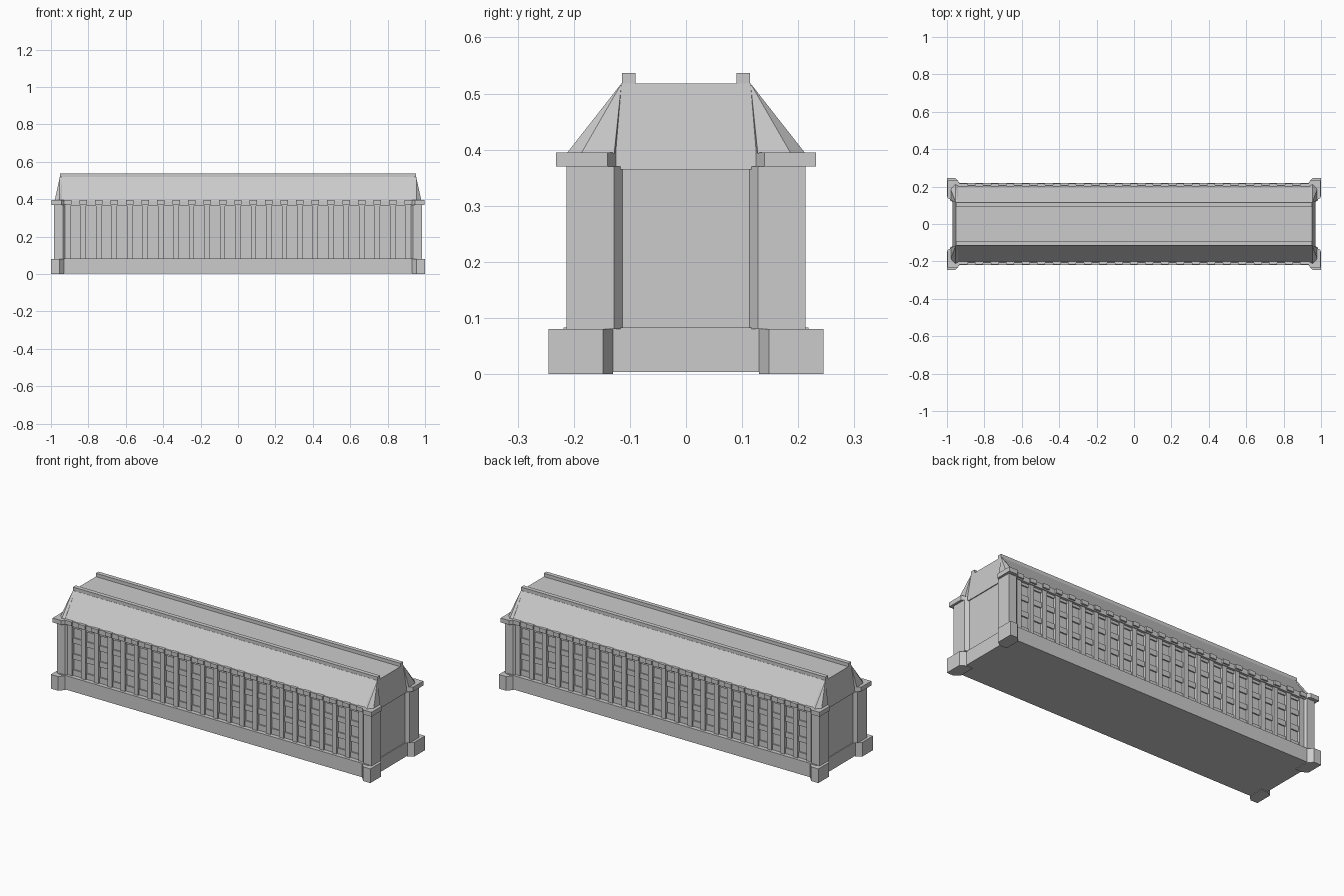
import bpy, bmesh

if "Cube" in bpy.data.objects:
    bpy.data.objects.remove(bpy.data.objects["Cube"])


def finish(name, bm, axes):
    bmesh.ops.recalc_face_normals(bm, faces=bm.faces)
    me = bpy.data.meshes.new(name)
    bm.to_mesh(me)
    bm.free()
    ob = bpy.data.objects.new(name, me)
    bpy.context.collection.objects.link(ob)
    if axes:
        m = ob.modifiers.new("mirror", 'MIRROR')
        m.use_axis = ('X' in axes, 'Y' in axes, False)
        m.use_mirror_merge = False
    return ob


def add_box(bm, x0, x1, y0, y1, z0, z1):
    vs = bmesh.ops.create_cube(bm, size=1)['verts']
    for v in vs:
        v.co.x = x1 if v.co.x > 0 else x0
        v.co.y = y1 if v.co.y > 0 else y0
        v.co.z = z1 if v.co.z > 0 else z0


def box(name, *dims, axes=''):
    bm = bmesh.new()
    add_box(bm, *dims)
    return finish(name, bm, axes)


def prism(name, plan, z0, z1, axes='XY'):
    bm = bmesh.new()
    lo = [bm.verts.new((x, y, z0)) for x, y in plan]
    hi = [bm.verts.new((x, y, z1)) for x, y in plan]
    bm.faces.new(lo)
    bm.faces.new(hi)
    n = len(plan)
    for i in range(n):
        j = (i + 1) % n
        bm.faces.new((lo[i], lo[j], hi[j], hi[i]))
    return finish(name, bm, axes)


def hull(name, pts, axes=''):
    bm = bmesh.new()
    for p in pts:
        bm.verts.new(p)
    bmesh.ops.convex_hull(bm, input=bm.verts)
    return finish(name, bm, axes)


# plinth and wall core
box("plinth", -.97, .97, -.218, .218, .004, .083)
box("wall_core", -.965, .965, -.187, .187, .08, .37)

# chamfered corner piers
prism("pier_base", [(.93, .218), (.955, .245), (1, .245), (1, .148), (.97, .13), (.93, .13)], 0, .08)
prism("pier_shaft", [(.91, .188), (.935, .213), (.985, .213), (.985, .128), (.965, .113), (.91, .113)], .08, .37)
prism("pier_cap", [(.92, .205), (.945, .232), (.998, .232), (.998, .14), (.97, .125), (.92, .125)], .37, .395)

# long facades: pilasters, cornice blocks and window spandrels
bays, edge = 22, .91
step = 2 * edge / bays
pil, teeth, span = bmesh.new(), bmesh.new(), bmesh.new()
for i in range(bays + 1):
    x = -edge + i * step
    add_box(pil, x - .014, x + .014, .18, .203, .083, .37)
    add_box(teeth, x - .02, x + .02, .18, .217, .372, .395)
    if i < bays:
        for z0, z1 in ((.083, .115), (.175, .205), (.265, .295), (.35, .37)):
            add_box(span, x + .014, x + step - .014, .18, .194, z0, z1)
finish("pilasters", pil, 'Y')
finish("cornice_blocks", teeth, 'Y')
finish("spandrels", span, 'Y')
box("cornice", -.93, .93, .18, .208, .365, .393, axes='Y')

# mansard roof, hipped corners and parapets
hull("roof", [(sx * x, sy * y, z) for sx in (1, -1) for sy in (1, -1)
              for x, y, z in ((.97, .125, .365), (.953, .115, .518), (.955, .202, .393), (.955, .187, .365))])
hull("roof_corner", [(.953, .115, .518), (.94, .115, .518), (.955, .213, .393), (.94, .205, .393),
                     (.98, .187, .393), (.98, .128, .393), (.94, .12, .393)], 'XY')
box("parapet", -.953, .953, .09, .114, .51, .537, axes='Y')
